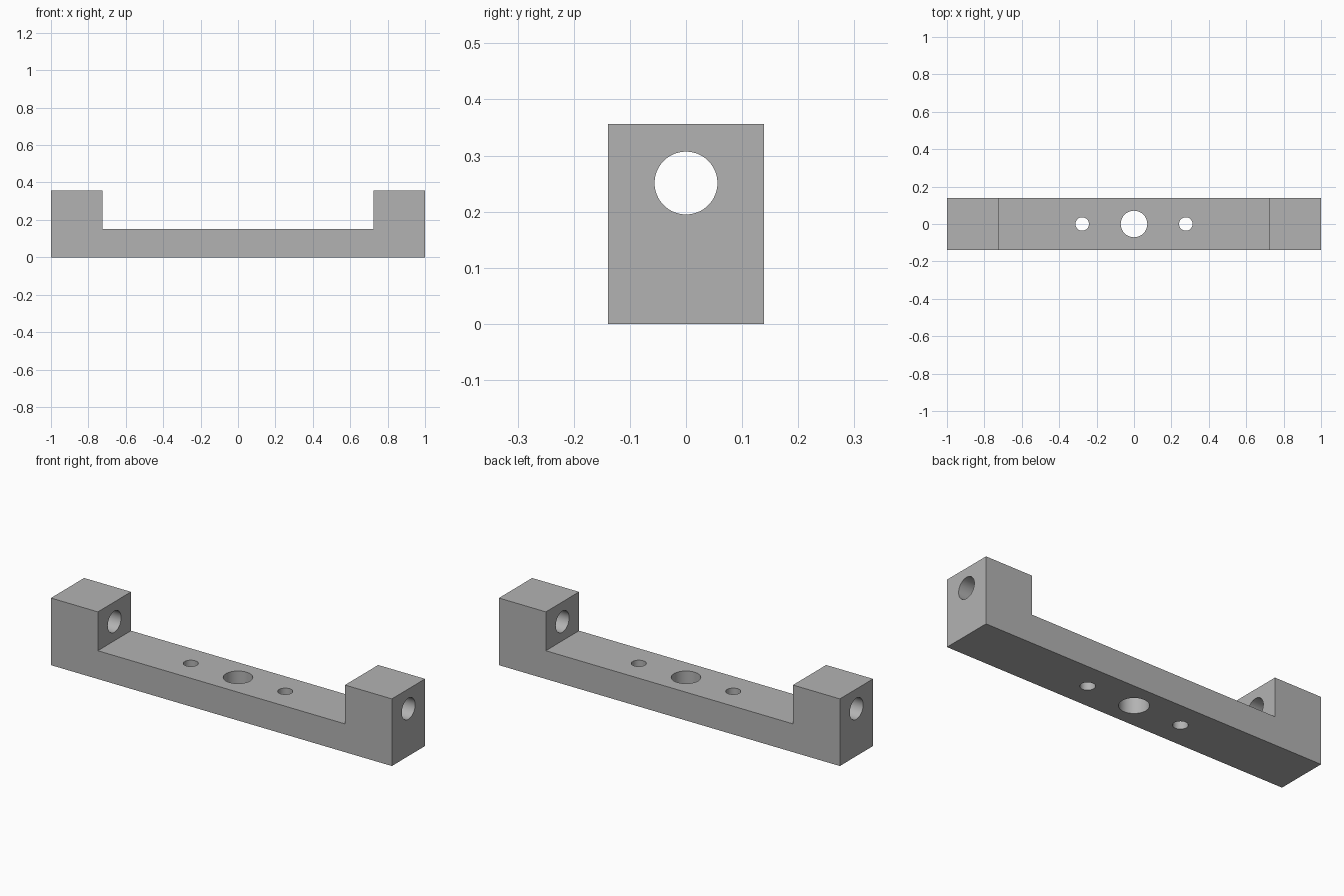
import bpy
import bmesh
from math import pi, radians
from mathutils import Matrix

default = bpy.data.objects.get("Cube")
if default:
    bpy.data.objects.remove(default, do_unlink=True)

DEPTH, HEIGHT, BASE, INNER = 0.278, 0.356, 0.15, 0.725

grey = bpy.data.materials.new("plain grey")
grey.use_nodes = True
grey.diffuse_color = (0.45, 0.45, 0.45, 1)
grey.node_tree.nodes["Principled BSDF"].inputs["Base Color"].default_value = (0.45, 0.45, 0.45, 1)


def add_object(name, bm):
    mesh = bpy.data.meshes.new(name)
    bmesh.ops.recalc_face_normals(bm, faces=bm.faces)
    bm.to_mesh(mesh)
    bm.free()
    mesh.materials.append(grey)
    obj = bpy.data.objects.new(name, mesh)
    bpy.context.collection.objects.link(obj)
    return obj


def drill(body, name, centre, radius, length, rotation=Matrix()):
    """Cut a round through hole into the body."""
    bm = bmesh.new()
    bmesh.ops.create_cone(bm, cap_ends=True, segments=64, radius1=radius, radius2=radius,
                          depth=length, matrix=Matrix.Translation(centre) @ rotation)
    cutter = add_object(name, bm)
    cutter.hide_render = True
    cut = body.modifiers.new(name, 'BOOLEAN')
    cut.operation = 'DIFFERENCE'
    cut.solver = 'EXACT'
    cut.object = cutter
    bpy.context.view_layer.objects.active = body
    bpy.ops.object.modifier_apply(modifier=cut.name)
    bpy.data.objects.remove(cutter, do_unlink=True)


# Bracket body: mirrored U profile extruded through the depth
half = [(1, 0), (1, HEIGHT), (INNER, HEIGHT), (INNER, BASE)]
profile = half + [(-x, z) for x, z in reversed(half)]
bm = bmesh.new()
face = bm.faces.new([bm.verts.new((x, -DEPTH / 2, z)) for x, z in profile])
extruded = bmesh.ops.extrude_face_region(bm, geom=[face])
bmesh.ops.translate(bm, vec=(0, DEPTH, 0),
                    verts=[v for v in extruded["geom"] if isinstance(v, bmesh.types.BMVert)])
bracket = add_object("bracket", bm)

# Mounting holes in the base
for name, x, radius in (("centre_hole", 0, 0.071), ("left_screw_hole", 0.277, 0.036),
                        ("right_screw_hole", -0.277, 0.036)):
    drill(bracket, name, (x, 0, BASE / 2), radius, 0.4)

# Rod hole through both end blocks
drill(bracket, "rod_hole", (0, 0, 0.251), 0.056, 2.4, Matrix.Rotation(pi / 2, 4, 'Y'))

# Smooth hole walls, sharp block edges
bpy.ops.object.select_all(action='DESELECT')
bracket.select_set(True)
bpy.context.view_layer.objects.active = bracket
bpy.ops.object.shade_smooth_by_angle(angle=radians(30))
